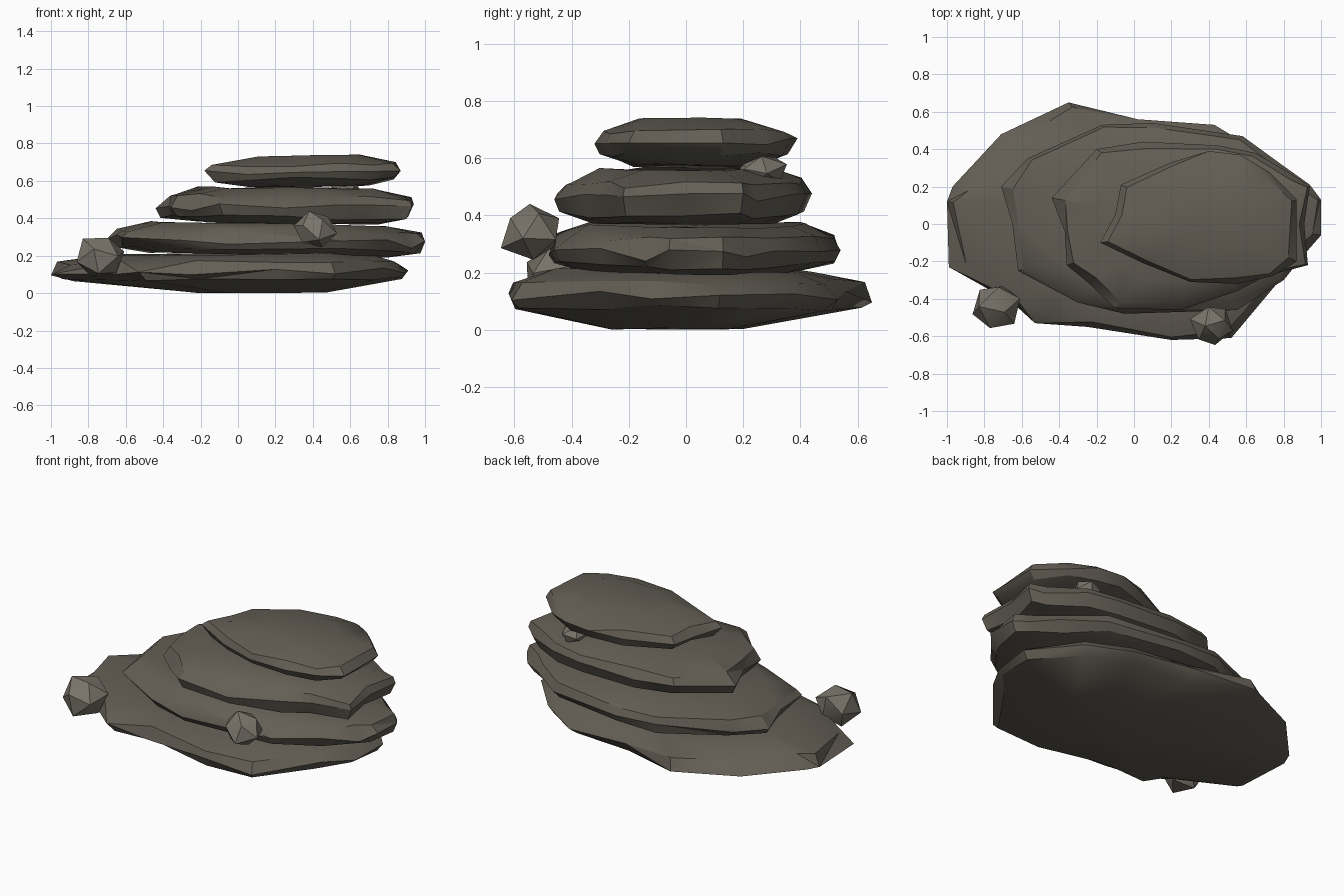
import bpy, bmesh, random
from mathutils import Vector, Euler

if "Cube" in bpy.data.objects:
    bpy.data.objects.remove(bpy.data.objects["Cube"])

random.seed(11)


def material(name, rgb):
    m = bpy.data.materials.new(name)
    m.diffuse_color = (*rgb, 1)
    m.use_nodes = True
    m.node_tree.nodes["Principled BSDF"].inputs["Base Color"].default_value = m.diffuse_color
    return m


STONE = material("dark_stone", (0.125, 0.112, 0.090))
PEBBLE = material("pale_stone", (0.19, 0.172, 0.142))


def finish(bm, name, mat, angle):
    bmesh.ops.recalc_face_normals(bm, faces=bm.faces)
    mesh = bpy.data.meshes.new(name)
    bm.to_mesh(mesh)
    bm.free()
    ob = bpy.data.objects.new(name, mesh)
    bpy.context.collection.objects.link(ob)
    mesh.materials.append(mat)
    bpy.ops.object.select_all(action='DESELECT')
    ob.select_set(True)
    bpy.context.view_layer.objects.active = ob
    bpy.ops.object.shade_smooth_by_angle(angle=angle)
    return ob


def slab(name, outline, centre, rings, tilt):
    """Stack rings of (scale, height, inset jitter, height jitter), then cap both ends."""
    bm = bmesh.new()
    cx, cy = centre
    loops = []
    for s, z, j, jz in rings:
        loop = []
        for x, y in outline:
            k = s if s == 1 else min(s + random.uniform(-j, j), 1)
            px, py = cx + (x - cx) * k, cy + (y - cy) * k
            pz = z + tilt * (px - cx) + random.uniform(-jz, jz)
            loop.append(bm.verts.new((px, py, max(pz, 0))))
        loops.append(loop)
    n = len(outline)
    for a, b in zip(loops, loops[1:]):
        for i in range(n):
            k = (i + 1) % n
            # alternate the diagonals at random for a chipped rim
            if random.random() < .5:
                bm.faces.new((a[i], a[k], b[k]))
                bm.faces.new((a[i], b[k], b[i]))
            else:
                bm.faces.new((a[i], a[k], b[i]))
                bm.faces.new((a[k], b[k], b[i]))
    bm.faces.new(loops[0][::-1])
    bm.faces.new(loops[-1])
    return finish(bm, name, STONE, 0.5)


# Four flat slabs, bottom to top
slab("bottom_slab",
     [(-1, .12), (-.97, .2), (-.71, .48), (-.35, .65), (.02, .56), (.43, .53),
      (.68, .38), (.91, .12), (.89, -.12), (.78, -.3), (.52, -.61), (.2, -.62),
      (-.25, -.55), (-.53, -.53), (-.65, -.42), (-.99, -.23)],
     (.22, -.06),
     [(.36, .003, 0, .002), (.93, .075, .03, .012), (1, .12, 0, .025),
      (.94, .165, .035, .015), (.72, .208, .03, .006)], 0.005)
slab("second_slab",
     [(-.71, .2), (-.57, .35), (-.17, .53), (.1, .54), (.58, .47), (.8, .31),
      (.94, .21), (1, .13), (1, -.06), (.93, -.14), (.8, -.3), (.55, -.46),
      (-.05, -.48), (-.3, -.42), (-.62, -.25), (-.65, 0)],
     (.2, .03),
     [(.75, .205, .02, .006), (.95, .235, .03, .012), (1, .275, 0, .025),
      (.94, .325, .04, .015), (.74, .368, .03, .006)], -.02)
slab("third_slab",
     [(-.44, .14), (-.2, .4), (.05, .44), (.45, .42), (.65, .38), (.87, .25),
      (.94, .2), (.91, 0), (.93, -.22), (.7, -.28), (.55, -.36), (.25, -.46),
      (-.1, -.45), (-.25, -.31), (-.36, -.22), (-.37, -.04)],
     (.3, 0),
     [(.72, .376, .02, .006), (.94, .405, .03, .012), (1, .46, 0, .028),
      (.94, .515, .04, .015), (.67, .562, .03, .006)], -.01)
slab("top_slab",
     [(-.18, -.1), (-.1, .05), (-.07, .21), (.2, .33), (.4, .39), (.57, .37),
      (.72, .28), (.87, .13), (.87, -.2), (.74, -.28), (.55, -.32), (.3, -.31),
      (.05, -.21)],
     (.42, 0),
     [(.6, .572, .03, .006), (.93, .61, .03, .012), (1, .652, 0, .02),
      (.93, .688, .035, .01), (.5, .735, .02, .003)], .015)


# Loose chunky stones caught on the ledges
def stone(name, loc, size, turn):
    bm = bmesh.new()
    bmesh.ops.create_icosphere(bm, subdivisions=1, radius=1)
    rot = Euler(turn).to_matrix()
    for v in bm.verts:
        p = rot @ v.co * random.uniform(.88, 1.1)
        v.co = Vector(c * s for c, s in zip(p, size)) + Vector(loc)
    finish(bm, name, PEBBLE, 0.6)


stone("left_stone", (-.735, -.44, .195), (.135, .135, .122), (.4, .2, .5))
stone("front_stone", (.415, -.54, .34), (.115, .112, .105), (.9, .5, .1))
stone("back_stone", (.57, .265, .56), (.085, .09, .058), (.2, .7, .3))
